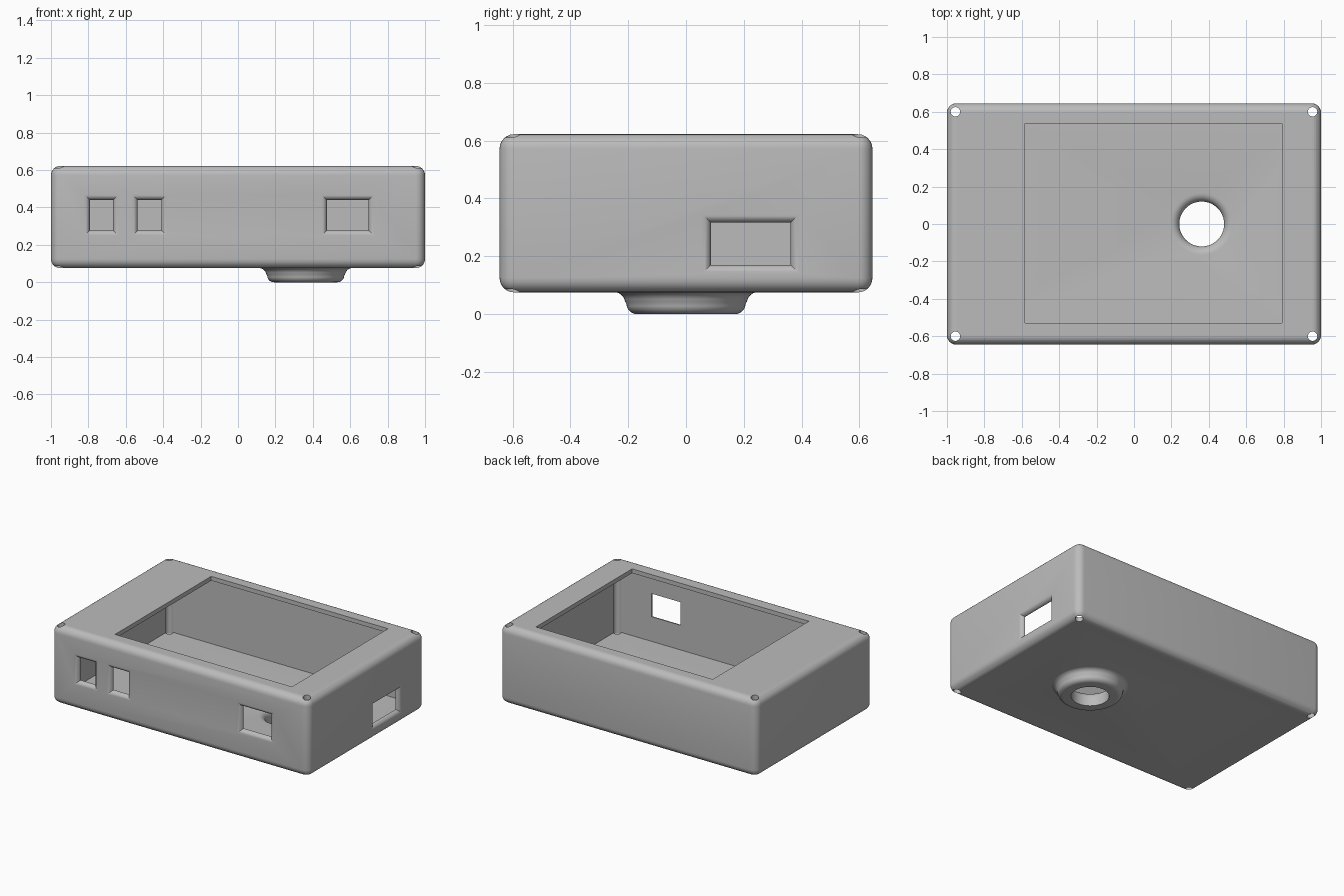
import bpy, bmesh, math
from mathutils import Matrix, Vector

if "Cube" in bpy.data.objects:
    bpy.data.objects.remove(bpy.data.objects["Cube"], do_unlink=True)

HALF_X, HALF_Y, BOTTOM, TOP = 1.0, 0.645, 0.075, 0.622
WALL, ROUND = 0.03, 0.05
NOZZLE_X, HOLE_R = 0.362, 0.12

plastic = bpy.data.materials.new("grey plastic")
plastic.use_nodes = True
GREY = (0.5, 0.5, 0.5, 1)
plastic.diffuse_color = GREY
plastic.node_tree.nodes["Principled BSDF"].inputs["Base Color"].default_value = GREY


def finish(name, bm):
    bmesh.ops.recalc_face_normals(bm, faces=bm.faces)
    mesh = bpy.data.meshes.new(name)
    bm.to_mesh(mesh)
    bm.free()
    mesh.materials.append(plastic)
    ob = bpy.data.objects.new(name, mesh)
    bpy.context.collection.objects.link(ob)
    return ob


def loft(name, rings):
    """Closed solid through rings of equal point count."""
    bm = bmesh.new()
    loops = [[bm.verts.new(p) for p in ring] for ring in rings]
    n = len(loops[0])
    for a, b in zip(loops, loops[1:]):
        for i in range(n):
            j = (i + 1) % n
            bm.faces.new((a[i], a[j], b[j], b[i]))
    bm.faces.new(loops[0])
    bm.faces.new(loops[-1])
    return finish(name, bm)


def box(name, x0, x1, y0, y1, z0, z1):
    corners = ((x0, y0), (x1, y0), (x1, y1), (x0, y1))
    return loft(name, [[(x, y, z) for x, y in corners] for z in (z0, z1)])


def lathe(name, profile, x, y, sides=64):
    angles = [2 * math.pi * i / sides for i in range(sides)]
    return loft(name, [[(x + r * math.cos(a), y + r * math.sin(a), z)
                        for a in angles] for r, z in profile])


def arc(cr, cz, radius, start, end, steps=6):
    """Profile points on a circle, angles in degrees."""
    angles = [math.radians(start + (end - start) * i / steps) for i in range(steps + 1)]
    return [(cr + radius * math.cos(a), cz + radius * math.sin(a)) for a in angles]


def apply_modifier(ob, modifier):
    bpy.context.view_layer.objects.active = ob
    bpy.ops.object.modifier_apply(modifier=modifier.name)


def combine(ob, other, operation):
    mod = ob.modifiers.new("combine", "BOOLEAN")
    mod.operation, mod.solver, mod.object = operation, "EXACT", other
    apply_modifier(ob, mod)
    bpy.data.objects.remove(other, do_unlink=True)


def port_cutter(u0, u1, z0, z1, wall_point):
    """Opening whose outer rim is rounded; the port widens towards the outside."""
    rings = []
    steps = [(WALL * 2, 0)] + [(WALL - d, WALL - g) for g, d in arc(0, 0, WALL, 0, 90)]
    steps.append((-WALL, WALL))
    for depth, grow in steps:
        a, b, c, d = u0 - grow, u1 + grow, z0 - grow, z1 + grow
        rings.append([wall_point(u, depth, z) for u, z in ((a, c), (b, c), (b, d), (a, d))])
    return loft("port_cutter", rings)


# Rounded outer shell
case = box("enclosure", -HALF_X, HALF_X, -HALF_Y, HALF_Y, BOTTOM, TOP)
bevel = case.modifiers.new("rounded_edges", "BEVEL")
bevel.width, bevel.segments = ROUND, 6
apply_modifier(case, bevel)

# Round nozzle under the floor, flaring into it
outline = [(0.17, 0)] + arc(0.17, 0.036, 0.036, -80, 0) + arc(0.25, 0.036, 0.04, 170, 90)
outline.append((0.25, BOTTOM + 0.01))
combine(case, lathe("nozzle", outline, NOZZLE_X, 0), "UNION")

# Hollow inside
combine(case, box("cavity", WALL - HALF_X, HALF_X - WALL, WALL - HALF_Y, HALF_Y - WALL,
                  BOTTOM + WALL, TOP - WALL), "DIFFERENCE")

# Nozzle bore with a rounded upper rim
floor = BOTTOM + WALL
bore = [(HOLE_R, -0.1)] + arc(HOLE_R + 0.045, floor - 0.045, 0.045, 180, 90)
bore.append((HOLE_R + 0.045, floor + 0.05))
combine(case, lathe("bore", bore, NOZZLE_X, 0), "DIFFERENCE")

# Large screen opening in the top
combine(case, box("screen_cutter", -0.584, 0.79, -0.53, 0.537, TOP - 0.1, TOP + 0.1), "DIFFERENCE")

# Connector ports: three in the front, one in the right-hand (+x) end
for u0, u1 in ((-0.792, -0.668), (-0.536, -0.41), (0.475, 0.698)):
    cutter = port_cutter(u0, u1, 0.278, 0.44, lambda u, d, z: (u, d - HALF_Y, z))
    combine(case, cutter, "DIFFERENCE")
cutter = port_cutter(0.086, 0.362, 0.17, 0.316, lambda u, d, z: (HALF_X - d, u, z))
combine(case, cutter, "DIFFERENCE")

# Screw holes through all four corners
for sx in (-1, 1):
    for sy in (-1, 1):
        drill = lathe("screw_drill", [(0.025, -0.1), (0.025, 1)], sx * 0.955, sy * 0.6, 24)
        combine(case, drill, "DIFFERENCE")

# Smooth the fillets, keep hard edges
bpy.ops.object.select_all(action="DESELECT")
case.select_set(True)
bpy.context.view_layer.objects.active = case
bpy.ops.object.shade_smooth_by_angle(angle=math.radians(30))
